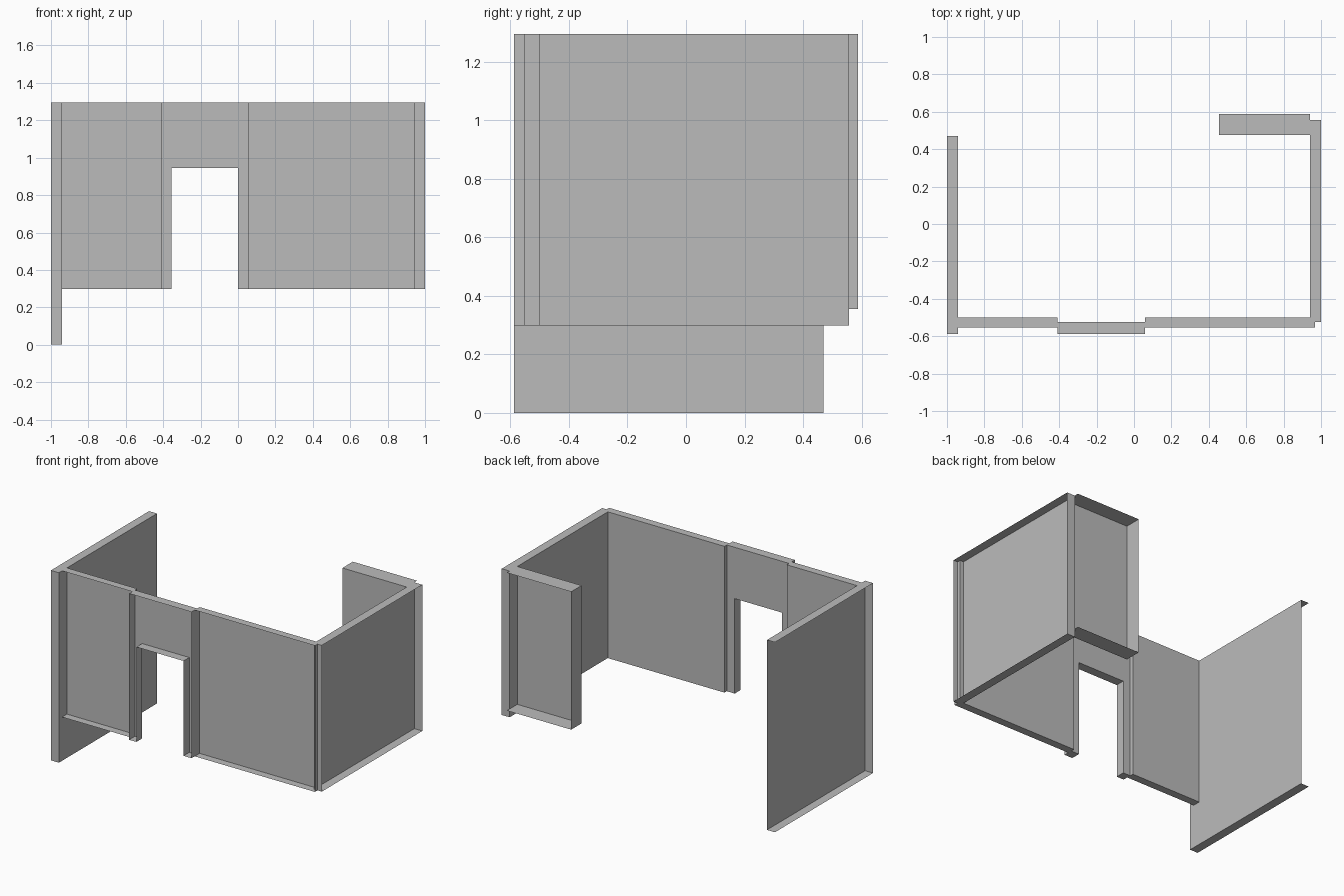
import bpy, bmesh
from mathutils import Vector

cube = bpy.data.objects.get("Cube")
if cube:
    bpy.data.objects.remove(cube, do_unlink=True)

TOP, BASE = 1.295, 0.298

grey = bpy.data.materials.new("plain_grey")
grey.use_nodes = True
grey.diffuse_color = (0.5, 0.5, 0.5, 1)
grey.node_tree.nodes["Principled BSDF"].inputs["Base Color"].default_value = (0.5, 0.5, 0.5, 1)


def finish(name, bm):
    mesh = bpy.data.meshes.new(name)
    bm.to_mesh(mesh)
    bm.free()
    mesh.materials.append(grey)
    bpy.context.scene.collection.objects.link(bpy.data.objects.new(name, mesh))


def open_wall(name, x, y, z, open_sides):
    """Hollow box wall whose faces pointing along open_sides are left out."""
    bm = bmesh.new()
    bmesh.ops.create_cube(bm, size=1)
    bm.normal_update()
    gone = [f for f in bm.faces
            if any(f.normal.dot(Vector(d)) > 0.9 for d in open_sides)]
    bmesh.ops.delete(bm, geom=gone, context='FACES')
    for v in bm.verts:
        v.co = [r[0] if c < 0 else r[1] for c, r in zip(v.co, (x, y, z))]
    finish(name, bm)


LEFT, RIGHT, FRONT, BACK = (1, 0, 0), (-1, 0, 0), (0, -1, 0), (0, 1, 0)

# Side walls, open on the outside
open_wall("right_side_wall", (-1, -0.94), (-0.587, 0.47), (0, TOP), [RIGHT, BACK])
open_wall("left_side_wall", (0.94, 1), (-0.525, 0.557), (BASE, TOP), [LEFT])

# Front wall panels either side of the doorway
open_wall("front_panel_right", (-0.94, -0.41), (-0.553, -0.5), (BASE, TOP), [FRONT, RIGHT])
open_wall("front_panel_left", (0.06, 0.967), (-0.553, -0.5), (BASE, TOP), [FRONT])

# Short return wall at the back
open_wall("back_return_wall", (0.455, 0.94), (0.475, 0.587), (0.355, TOP), [BACK, LEFT])

# Door surround: an arch-shaped back sheet with its rim drawn forward
bm = bmesh.new()
outline = [(-0.41, BASE), (-0.355, BASE), (-0.355, 0.945), (0, 0.945),
           (0, BASE), (0.06, BASE), (0.06, TOP), (-0.41, TOP)]
sheet = bm.faces.new([bm.verts.new((px, -0.525, pz)) for px, pz in outline])
rim = bmesh.ops.extrude_edge_only(bm, edges=list(sheet.edges))
for v in rim["geom"]:
    if isinstance(v, bmesh.types.BMVert):
        v.co.y = -0.587
sheet.normal_flip()
bmesh.ops.recalc_face_normals(bm, faces=bm.faces)
finish("door_surround", bm)
